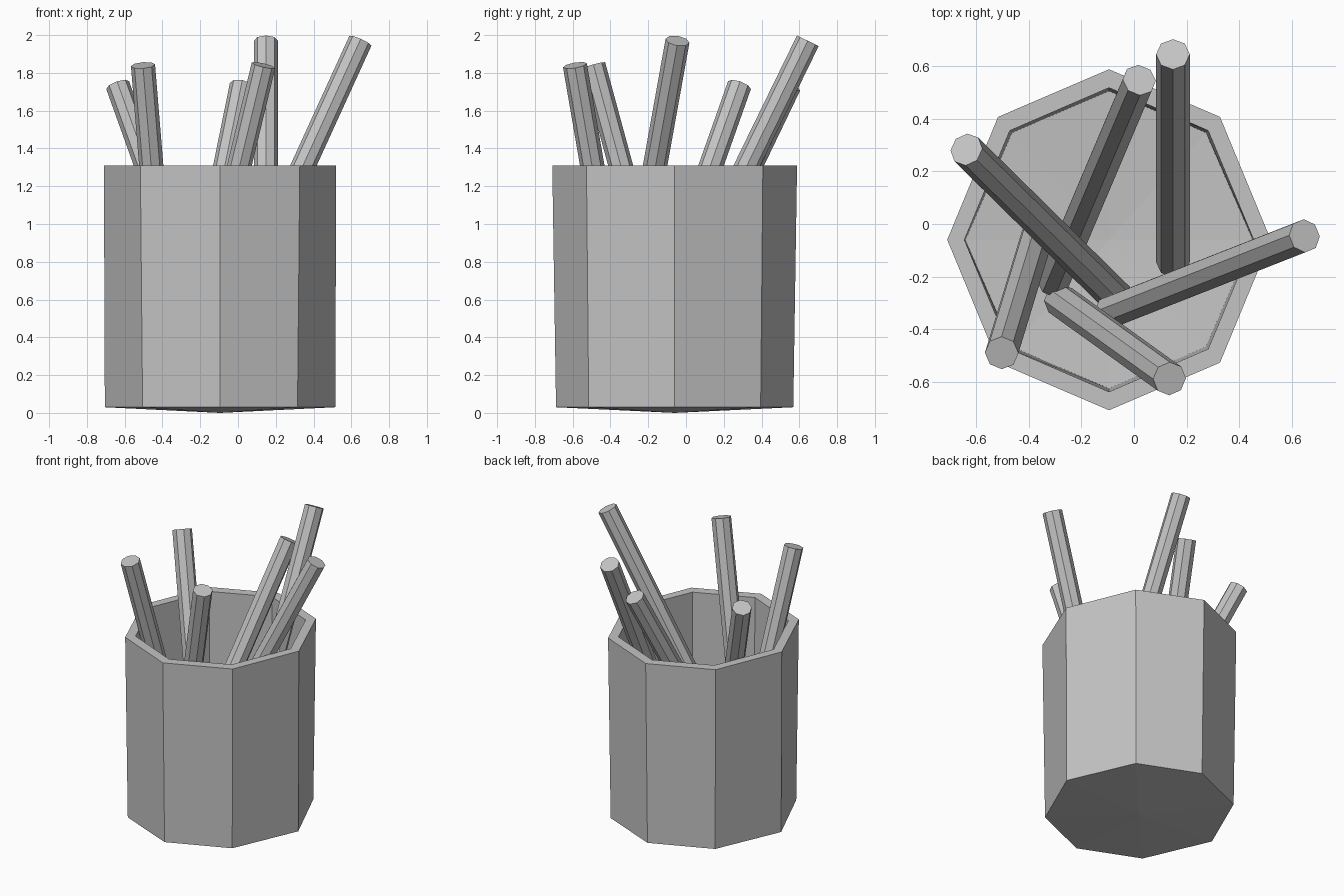
import bpy
import bmesh
from mathutils import Vector

cube = bpy.data.objects.get("Cube")
if cube:
    bpy.data.objects.remove(cube)

grey = bpy.data.materials.new("plain_grey")
grey.use_nodes = True
colour = (0.55, 0.55, 0.55, 1)
grey.diffuse_color = colour
grey.node_tree.nodes["Principled BSDF"].inputs["Base Color"].default_value = colour

CUP_X, CUP_Y = -0.095, -0.06


def finish(bm, name):
    bmesh.ops.recalc_face_normals(bm, faces=bm.faces)
    mesh = bpy.data.meshes.new(name)
    bm.to_mesh(mesh)
    bm.free()
    mesh.materials.append(grey)
    obj = bpy.data.objects.new(name, mesh)
    bpy.context.collection.objects.link(obj)
    return obj


def octagon(bm, rx, ry, dx, dy, z):
    """Ring of eight corners: two axis reaches and one diagonal reach."""
    corners = [(rx, 0), (dx, dy), (0, ry), (-dx, dy),
               (-rx, 0), (-dx, -dy), (0, -ry), (dx, -dy)]
    return [bm.verts.new((CUP_X + x, CUP_Y + y, z)) for x, y in corners]


def fan(bm, ring, z):
    centre = bm.verts.new((CUP_X, CUP_Y, z))
    for i in range(8):
        bm.faces.new((ring[i], ring[(i + 1) % 8], centre))


# Hollow eight-sided cup: outer wall, rim, inner wall, shallow pointed floors
bm = bmesh.new()
rings = [octagon(bm, 0.61, 0.628, 0.41, 0.455, 0.03),
         octagon(bm, 0.615, 0.648, 0.422, 0.467, 1.31),
         octagon(bm, 0.55, 0.578, 0.377, 0.415, 1.31),
         octagon(bm, 0.545, 0.565, 0.368, 0.407, 0.09)]
for low, high in zip(rings, rings[1:]):
    for i in range(8):
        j = (i + 1) % 8
        bm.faces.new((low[i], low[j], high[j], high[i]))
fan(bm, rings[0], 0.0)
fan(bm, rings[-1], 0.06)
finish(bm, "cup")


# Plain eight-sided pencils leaning in the cup
def pencil(name, top, foot, length=1.8, radius=0.064):
    """Rod of fixed length; the plan offset of its ends sets the lean."""
    lean = Vector((top[0] - foot[0], top[1] - foot[1], 0))
    lean.z = (length ** 2 - lean.length_squared) ** 0.5
    bm = bmesh.new()
    bmesh.ops.create_cone(bm, cap_ends=True, segments=8, radius1=radius,
                          radius2=radius, depth=length)
    obj = finish(bm, name)
    obj.rotation_mode = 'QUATERNION'
    obj.rotation_quaternion = Vector((0, 0, 1)).rotation_difference(lean)
    obj.location = Vector(top) - lean / 2


pencil("back_pencil", (0.148, 0.645, 1.97), (0.148, -0.145))
pencil("left_pencil", (0.648, -0.045, 1.97), (-0.09, -0.335))
pencil("back_middle_pencil", (0.02, 0.547, 1.735), (-0.305, -0.22))
pencil("right_pencil", (-0.637, 0.283, 1.735), (-0.06, -0.285))
pencil("front_right_pencil", (-0.503, -0.49, 1.84), (-0.36, -0.02))
pencil("front_pencil", (0.135, -0.588, 1.84), (-0.28, -0.29))
